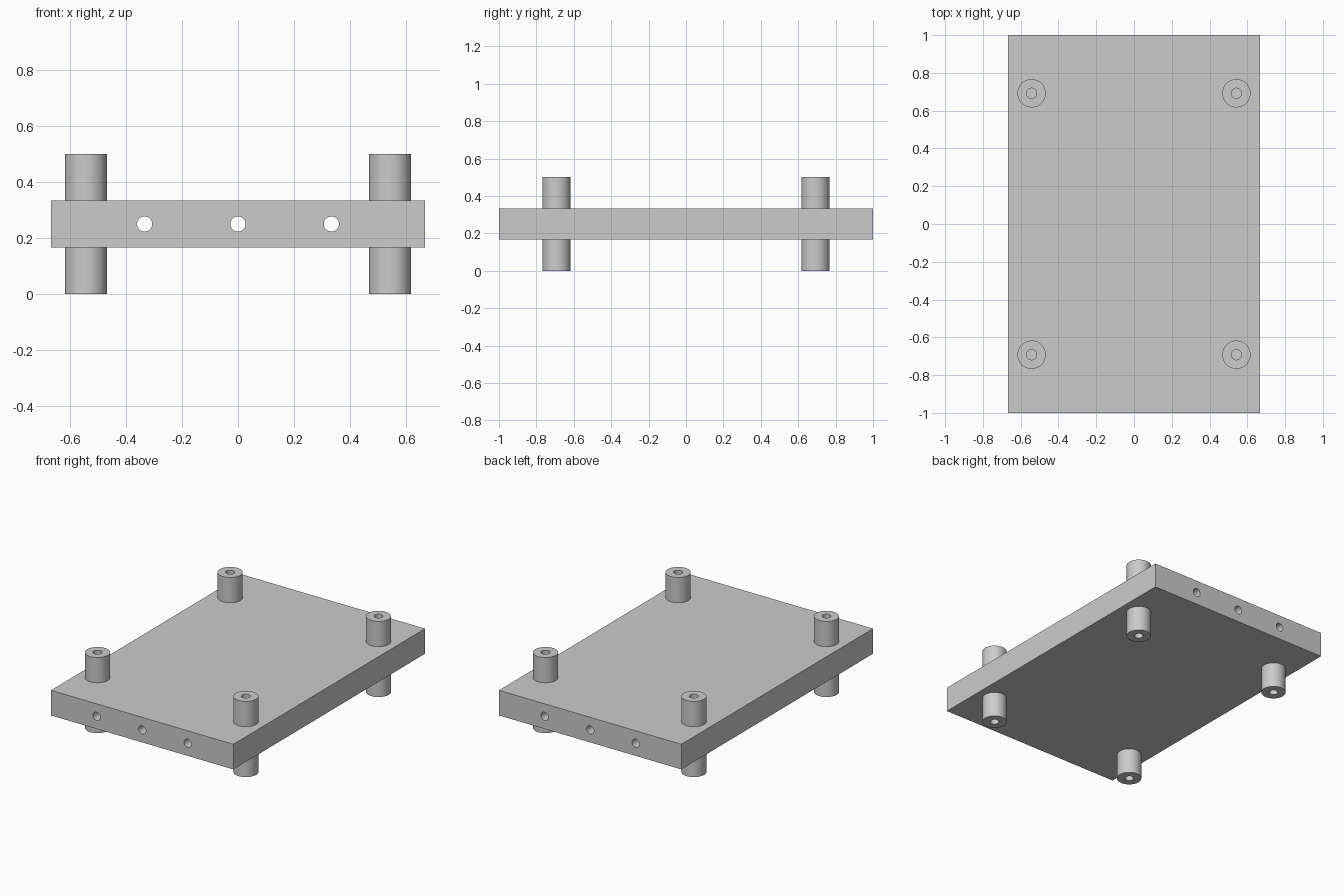
import bpy, bmesh, math
from mathutils import Matrix

cube = bpy.data.objects.get("Cube")
if cube:
    bpy.data.objects.remove(cube, do_unlink=True)

WIDTH, LENGTH = 1.333, 2.0
PLATE_BOTTOM, PLATE_TOP, HEIGHT = 0.167, 0.333, 0.5
POST_X, POST_Y, POST_RADIUS = 0.542, 0.692, 0.075
HOLE_RADIUS, HOLE_SPACING = 0.027, 0.333
SIDES = 48

grey = bpy.data.materials.new("grey")
grey.use_nodes = True
colour = (0.6, 0.6, 0.6, 1)
grey.diffuse_color = colour
grey.node_tree.nodes["Principled BSDF"].inputs["Base Color"].default_value = colour


def make_object(name, bm):
    bmesh.ops.recalc_face_normals(bm, faces=bm.faces)
    mesh = bpy.data.meshes.new(name)
    bm.to_mesh(mesh)
    bm.free()
    mesh.materials.append(grey)
    obj = bpy.data.objects.new(name, mesh)
    bpy.context.collection.objects.link(obj)
    return obj


def smooth(obj):
    bpy.ops.object.select_all(action="DESELECT")
    obj.select_set(True)
    bpy.context.view_layer.objects.active = obj
    bpy.ops.object.shade_smooth_by_angle(angle=math.radians(30))


def tube(name, x, y, z_base, z_end):
    """Hollow post, open where it meets the plate."""
    bm = bmesh.new()
    profile = [(POST_RADIUS, z_base), (POST_RADIUS, z_end),
               (HOLE_RADIUS, z_end), (HOLE_RADIUS, z_base)]
    verts = [bm.verts.new((r, 0, z)) for r, z in profile]
    edges = [bm.edges.new(pair) for pair in zip(verts, verts[1:])]
    bmesh.ops.spin(bm, geom=verts + edges, cent=(0, 0, 0), axis=(0, 0, 1),
                   angle=math.tau, steps=SIDES, use_merge=True)
    bmesh.ops.remove_doubles(bm, verts=bm.verts, dist=1e-5)
    # Face outward from the ring wall
    obj = make_object(name, bm)
    obj.location = (x, y, 0)
    smooth(obj)


# Plate
bm = bmesh.new()
bmesh.ops.create_cube(bm, size=1)
bmesh.ops.scale(bm, vec=(WIDTH, LENGTH, PLATE_TOP - PLATE_BOTTOM), verts=bm.verts)
bmesh.ops.translate(bm, vec=(0, 0, HEIGHT / 2), verts=bm.verts)
plate = make_object("plate", bm)

# Three bores running the length of the plate
bm = bmesh.new()
for i in (-1, 0, 1):
    place = Matrix.Translation((i * HOLE_SPACING, 0, HEIGHT / 2)) @ Matrix.Rotation(math.pi / 2, 4, "X")
    bmesh.ops.create_cone(bm, cap_ends=True, segments=SIDES, radius1=HOLE_RADIUS,
                          radius2=HOLE_RADIUS, depth=LENGTH + 0.2, matrix=place)
cutter = make_object("bore_cutter", bm)
cutter.hide_render = True
cut = plate.modifiers.new("bores", "BOOLEAN")
cut.operation = "DIFFERENCE"
cut.solver = "EXACT"
cut.object = cutter
bpy.context.view_layer.objects.active = plate
bpy.ops.object.modifier_apply(modifier=cut.name)
bpy.data.objects.remove(cutter, do_unlink=True)
smooth(plate)

# Hollow posts above and below each corner
for side, x in (("left", POST_X), ("right", -POST_X)):
    for end, y in (("front", -POST_Y), ("back", POST_Y)):
        tube(f"upper_post_{end}_{side}", x, y, PLATE_TOP, HEIGHT)
        tube(f"lower_post_{end}_{side}", x, y, PLATE_BOTTOM, 0)
